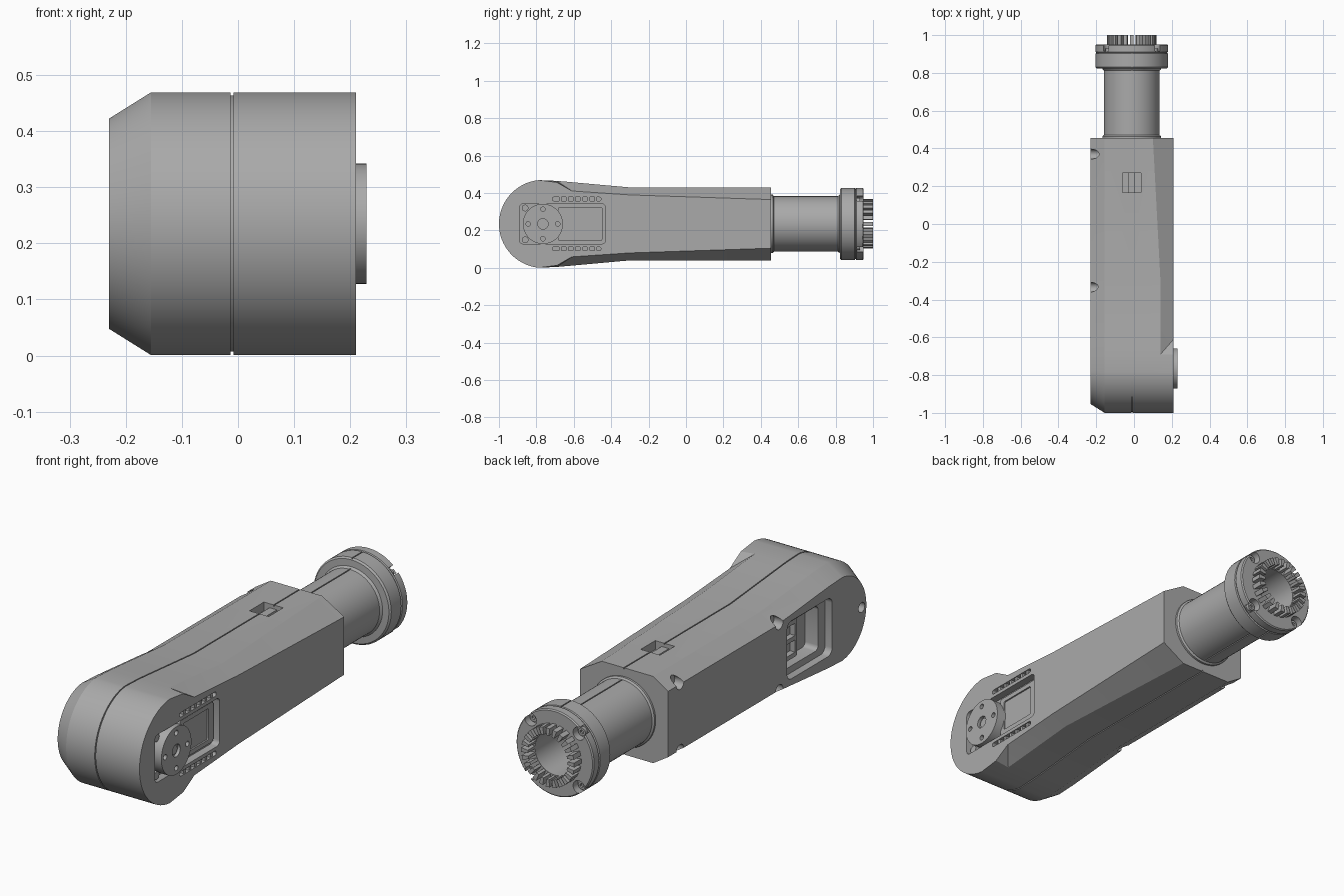
import bpy, bmesh, math
from mathutils import Matrix, Vector

if "Cube" in bpy.data.objects:
    bpy.data.objects.remove(bpy.data.objects["Cube"])

GREY = bpy.data.materials.new("plain grey")
GREY.use_nodes = True
COLOR = (0.4, 0.4, 0.4, 1)
GREY.diffuse_color = COLOR
GREY.node_tree.nodes["Principled BSDF"].inputs["Base Color"].default_value = COLOR

CZ = 0.235             # height of the long axis
HY, HR = -0.765, 0.235  # drum centre and radius
TX = -0.012            # tube axis


def make(name, bm):
    bmesh.ops.recalc_face_normals(bm, faces=bm.faces)
    me = bpy.data.meshes.new(name)
    bm.to_mesh(me)
    bm.free()
    me.materials.append(GREY)
    ob = bpy.data.objects.new(name, me)
    bpy.context.collection.objects.link(ob)
    return ob


def box(name, lo, hi, round_x=0):
    """Box between two corners; round_x rounds the edges running along x."""
    lo, hi = Vector(lo), Vector(hi)
    bm = bmesh.new()
    bmesh.ops.create_cube(bm, size=1)
    bmesh.ops.scale(bm, vec=hi - lo, verts=bm.verts)
    bmesh.ops.translate(bm, vec=(lo + hi) / 2, verts=bm.verts)
    if round_x:
        edges = [e for e in bm.edges if abs(e.verts[0].co.x - e.verts[1].co.x) > 1e-5]
        bmesh.ops.bevel(bm, geom=edges, offset=round_x, segments=4, profile=0.5, affect='EDGES')
    return make(name, bm)


def rod(name, centre, r, length, axis='X', seg=24):
    bm = bmesh.new()
    bmesh.ops.create_cone(bm, cap_ends=True, segments=seg, radius1=r, radius2=r, depth=length)
    turn = Matrix.Rotation(math.pi / 2, 4, 'Y' if axis == 'X' else 'X')
    bmesh.ops.transform(bm, matrix=Matrix.Translation(centre) @ turn, verts=bm.verts)
    return make(name, bm)


def lathe(name, profile, seg=56):
    """Spin (y, radius) pairs around the tube axis."""
    bm = bmesh.new()
    vs = [bm.verts.new((TX + r, y, CZ)) for y, r in profile]
    es = [bm.edges.new(p) for p in zip(vs, vs[1:])]
    bmesh.ops.spin(bm, geom=vs + es, cent=(TX, 0, CZ), axis=(0, 1, 0),
                   angle=math.tau, steps=seg, use_merge=False)
    bmesh.ops.remove_doubles(bm, verts=bm.verts, dist=1e-5)
    return make(name, bm)


def cut(ob, cutters):
    for c in cutters:
        c.hide_render = True
        m = ob.modifiers.new("cut", 'BOOLEAN')
        m.object, m.operation, m.solver = c, 'DIFFERENCE', 'EXACT'
    deps = bpy.context.evaluated_depsgraph_get()
    me = bpy.data.meshes.new_from_object(ob.evaluated_get(deps))
    ob.modifiers.clear()
    ob.data = me
    for c in cutters:
        bpy.data.objects.remove(c)


# ---- Arm shell: side outlines lofted across x ----
def half(r, tail):
    """Upper outline from the back end, along the taper, around the drum nose."""
    pts = list(tail)
    for i in range(21):
        a = math.radians(95 + 85 * i / 20)
        pts.append((HY + r * math.cos(a), CZ + r * math.sin(a)))
    return pts


TAPER = [(0.455, 0.43), (-0.3, 0.43), (-0.61, 0.458), (-0.69, 0.465)]
FLANK = [(0.455, 0.365), (-0.3, 0.39), (-0.61, 0.411), (-0.69, 0.457)]


def ring(x, inset=0.0, tail=TAPER, back_x=None):
    pts = half(HR - inset, [(y, z - inset) for y, z in tail])
    top = [Vector((x, y, z)) for y, z in pts]
    if back_x is not None:
        top[0].x = back_x
    low = [Vector((p.x, p.y, 2 * CZ - p.z)) for p in top[-2::-1]]
    return top + low


rings = [ring(-0.23, 0.047), ring(-0.155), ring(-0.013), ring(-0.013, 0.006),
         ring(-0.008, 0.006), ring(-0.008), ring(0.14, back_x=0.1), ring(0.21, tail=FLANK)]
bm = bmesh.new()
rows = [[bm.verts.new(p) for p in r] for r in rings]
n = len(rows[0])
for a, b in zip(rows, rows[1:]):
    for i in range(n):
        j = (i + 1) % n
        if b is rows[-1] and i == 2:        # fold between drum and flank
            bm.faces.new((a[i], a[j], b[i]))
            bm.faces.new((a[j], b[j], b[i]))
        elif b is rows[-1] and i == n - 4:
            bm.faces.new((a[i], a[j], b[j]))
            bm.faces.new((a[i], b[j], b[i]))
        else:
            bm.faces.new((a[i], a[j], b[j], b[i]))
bm.faces.new(rows[0])
bm.faces.new(rows[-1])
shell = make("arm_shell", bm)

cutters = [
    box("horn_pocket", (0.175, -0.89, 0.128), (0.25, -0.43, 0.342), 0.02),
    box("side_window", (-0.25, -0.71, 0.105), (-0.195, -0.39, 0.365), 0.03),
    box("side_window_deep", (-0.25, -0.66, 0.135), (-0.13, -0.41, 0.335), 0.02),
    box("top_window", (-0.06, 0.167, 0.39), (0.036, 0.27, 0.5)),
]
for s in (-1, 1):
    z = CZ + s * 0.133
    cutters.append(box("vent_slot", (0.19, -0.715, z - 0.01), (0.25, -0.455, z + 0.01), 0.009))
    for y in (0.37, -0.335):
        cutters.append(rod("screw_hole", (-0.23, y, CZ + s * 0.15), 0.026, 0.09))
cutters.append(rod("screw_hole", (-0.23, -0.92, CZ), 0.022, 0.06))
cut(shell, cutters)

# ---- Details in the left pocket ----
panel = box("servo_panel", (0.17, -0.685, 0.145), (0.19, -0.447, 0.325), 0.01)
cut(panel, [box("panel_inset", (0.183, -0.66, 0.165), (0.25, -0.48, 0.305), 0.006)])
for s in (-1, 1):
    rod("servo_screw", (0.183, -0.86, CZ + s * 0.085), 0.018, 0.03)
    for i in range(6):
        y = -0.68 + i * 0.038
        box("vent_rib", (0.185, y, CZ + s * 0.133 - 0.011), (0.206, y + 0.014, CZ + s * 0.133 + 0.011))

horn = rod("servo_horn", (0.2, HY, CZ), 0.107, 0.058, seg=64)
holes = [rod("horn_centre", (0.23, HY, CZ), 0.028, 0.03)]
for k in range(4):
    a = k * math.pi / 2
    holes.append(rod("horn_hole", (0.23, HY + 0.079 * math.cos(a), CZ + 0.079 * math.sin(a)), 0.012, 0.05, seg=16))
cut(horn, holes)
rod("horn_screw", (0.21, HY, CZ), 0.02, 0.02, seg=16)

# ---- Details in the right window and top window ----
block = box("servo_back", (-0.175, -0.54, 0.15), (-0.125, -0.425, 0.32), 0.01)
cut(block, [box("socket", (-0.2, -0.525, z), (-0.15, -0.445, z + 0.055)) for z in (0.17, 0.245)])
box("latch_tab", (-0.032, 0.165, 0.385), (0.004, 0.272, 0.412))

# ---- Tube, flange and bore ----
tube = lathe("tube_flange", [
    (0.44, 0), (0.44, 0.156), (0.464, 0.156), (0.47, 0.148), (0.812, 0.148), (0.822, 0.156),
    (0.824, 0.186), (0.831, 0.193), (0.902, 0.193), (0.905, 0.188), (0.908, 0.188),
    (0.911, 0.193), (0.945, 0.193), (0.95, 0.188), (0.95, 0.098), (0.72, 0.098), (0.72, 0)])
cutters = []
for s in (-1, 1):
    for y0, y1, r in ((0.47, 0.815, 0.143), (0.826, 0.906, 0.187)):
        z0, z1 = sorted((CZ + s * r, CZ + s * 0.25))
        cutters.append(box("seam", (TX - 0.002, y0, z0), (TX + 0.003, y1, z1)))
spots = []
for k in range(4):
    a = math.pi / 4 + k * math.pi / 2
    spots.append((TX + 0.17 * math.cos(a), CZ + 0.17 * math.sin(a)))
for x, z in spots:
    cutters.append(rod("bolt_notch", (x, 0.96, z), 0.029, 0.09, 'Y'))
cut(tube, cutters)
for x, z in spots:
    bolt = rod("flange_bolt", (x, 0.917, z), 0.018, 0.025, 'Y', 20)
    cut(bolt, [rod("hex", (x, 0.93, z), 0.009, 0.02, 'Y', 6)])

# ---- Ring of coupling teeth ----
bm = bmesh.new()
TEETH = 24
for k in range(TEETH):
    vs = bmesh.ops.create_cube(bm, size=1)["verts"]
    for v in vs:
        wide = 0.02 if v.co.x > 0 else 0.012
        v.co = Vector((0.1155 + v.co.x * 0.033, 0.97 + v.co.y * 0.06, v.co.z * wide))
    spin = Matrix.Rotation(math.tau * k / TEETH, 4, 'Y')
    bmesh.ops.transform(bm, matrix=Matrix.Translation((TX, 0, CZ)) @ spin, verts=vs)
make("coupling_teeth", bm)

# ---- Smooth shading with sharp edges kept ----
bpy.ops.object.select_all(action='DESELECT')
for ob in bpy.context.scene.objects:
    if ob.type == 'MESH' and GREY.name in ob.data.materials:
        ob.select_set(True)
        bpy.context.view_layer.objects.active = ob
bpy.ops.object.shade_smooth_by_angle(angle=math.radians(25))
